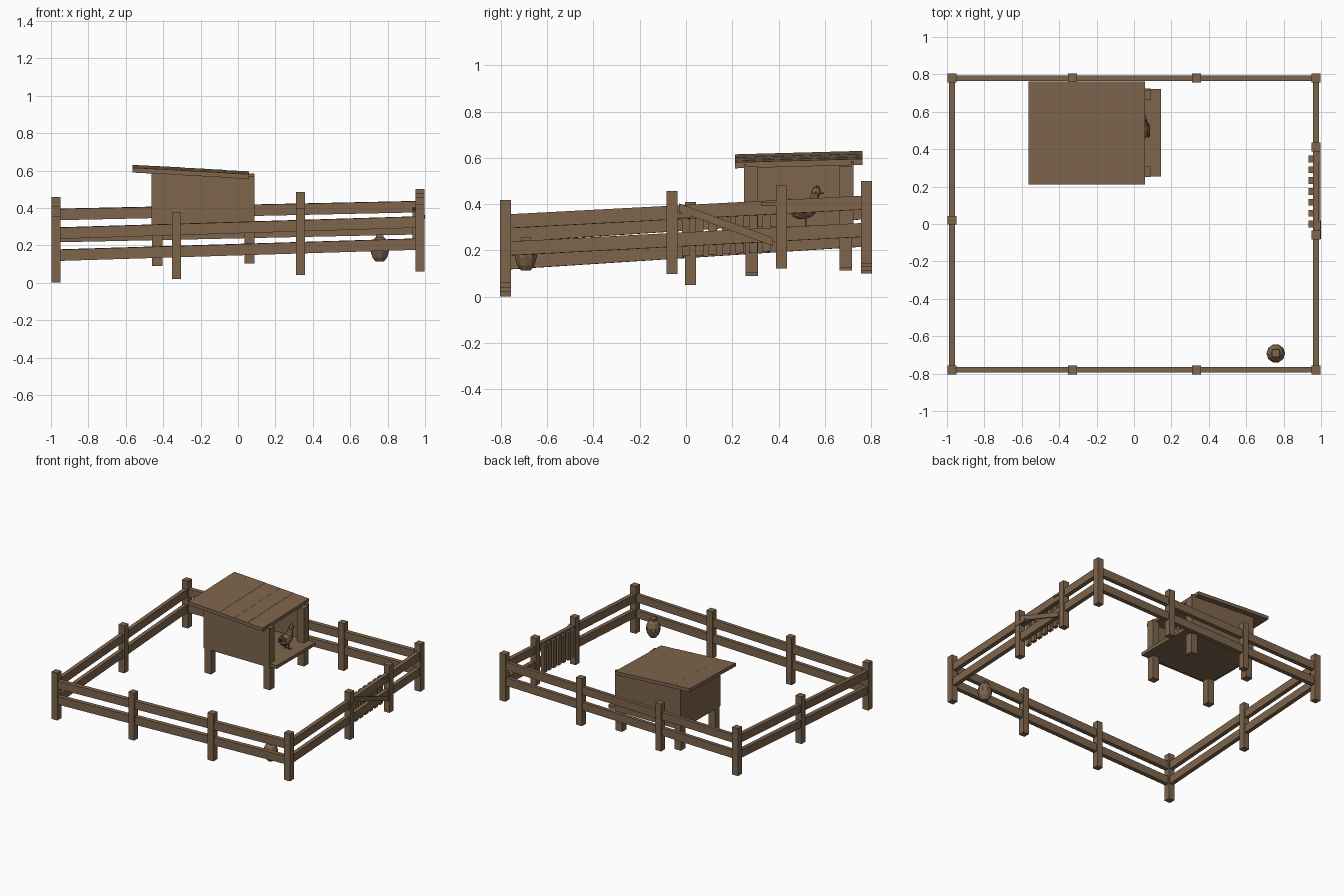
import bpy, bmesh, math
from mathutils import Vector, Matrix

cube = bpy.data.objects.get("Cube")
if cube:
    bpy.data.objects.remove(cube)

wood = bpy.data.materials.new("brown wood")
wood.use_nodes = True
COLOUR = (0.21, 0.13, 0.073, 1)
wood.diffuse_color = COLOUR
wood.node_tree.nodes["Principled BSDF"].inputs["Base Color"].default_value = COLOUR

X, Y = 0.973, 0.78          # fence half sizes
HALF = 0.024                # half a post


def finish(name, bm):
    bmesh.ops.recalc_face_normals(bm, faces=bm.faces)
    mesh = bpy.data.meshes.new(name)
    bm.to_mesh(mesh)
    bm.free()
    mesh.materials.append(wood)
    ob = bpy.data.objects.new(name, mesh)
    bpy.context.collection.objects.link(ob)
    return ob


def ground(x, y):
    """Height of the sloping ground under the fence."""
    u, v = (x + X) / (2 * X), (y + Y) / (2 * Y)
    front, back = 0.06 * u, 0.1 + 0.042 * u
    return front + (back - front) * v


def block(name, xs, ys, zs, lift=lambda x, y: 0):
    """Box between limits, sheared upward by lift(x, y)."""
    bm = bmesh.new()
    bmesh.ops.create_cube(bm, size=1)
    for v in bm.verts:
        x, y, z = (r[c > 0] for r, c in zip((xs, ys, zs), v.co))
        v.co = (x, y, z + lift(x, y))
    return finish(name, bm)


def post(name, x, y, z0, z1, half=HALF):
    block(name, (x - half, x + half), (y - half, y + half), (z0, z1))


def ball(name, centre, size, tilt=0, sides=8, rings=6):
    bm = bmesh.new()
    m = Matrix.Translation(centre) @ Matrix.Rotation(tilt, 4, 'X') @ Matrix.Diagonal((*size, 1))
    bmesh.ops.create_uvsphere(bm, u_segments=sides, v_segments=rings, radius=1, matrix=m)
    return finish(name, bm)


def spike(name, a, b, r0, r1, sides=5):
    """Tapered stick from a to b."""
    a, b = Vector(a), Vector(b)
    d = b - a
    m = Matrix.Translation((a + b) / 2) @ d.to_track_quat('Z', 'Y').to_matrix().to_4x4()
    bm = bmesh.new()
    bmesh.ops.create_cone(bm, cap_ends=True, segments=sides, radius1=r0, radius2=r1,
                          depth=d.length, matrix=m)
    return finish(name, bm)


# Fence posts
spots = [(x, y) for y in (-Y, Y) for x in (-X, -0.33, 0.333, X)]
spots += [(-X, 0.02), (X, -0.06), (X, 0.412)]
for x, y in spots:
    g = ground(x, y)
    post("fence_post", x, y, g, g + 0.358)

# Two rails on each side, following the ground
for level in (0.117, 0.235):
    zs = (level, level + 0.06)
    for side in (-1, 1):
        block("long_rail", (-X, X), (side * Y - 0.015, side * Y + 0.015), zs, ground)
        block("side_rail", (side * X - 0.015, side * X + 0.015), (-Y, Y), zs, ground)

# Gate: pickets inside, brace, latch and hinge outside
for i in range(7):
    y = 0.0 + i * 0.058
    block("gate_picket", (0.934, 0.957), (y - 0.018, y + 0.018), (0.075, 0.285), ground)
block("gate_brace", (0.987, 0.996), (-0.03, 0.375), (-0.018, 0.018),
      lambda x, y: 0.385 - 0.365 * (y + 0.03))
block("gate_latch", (0.985, 1.0), (-0.08, 0.02), (0.34, 0.362))
block("gate_hinge", (0.985, 0.996), (0.325, 0.4), (0.392, 0.408))

# Coop legs
for x in (-0.432, 0.061):
    for y in (0.283, 0.69):
        post("coop_leg", x, y, ground(x, y) + 0.008, 0.565 - 0.03 * (x - 0.061), 0.027)


# Coop walls, cut to the roof slope
def wall(name, xs, ys):
    ob = block(name, xs, ys, (0.275, 1))
    for v in ob.data.vertices:
        if v.co.z > 0.5:
            v.co.z = 0.57 - 0.05 * (v.co.x - 0.088) + 0.027 * (v.co.y - 0.26)


wall("coop_front_wall", (-0.46, 0.088), (0.25, 0.262))
wall("coop_back_wall", (-0.46, 0.088), (0.712, 0.724))
wall("coop_end_wall", (-0.463, -0.45), (0.25, 0.724))

# Floor that continues as a porch
block("coop_floor", (-0.46, 0.145), (0.255, 0.722), (0.278, 0.303))

# Overlapping roof planks
edges = (-0.565, -0.42, -0.305, -0.18, -0.07, 0.06)
for i, (a, b) in enumerate(zip(edges, edges[1:])):
    top = 0.615 - 0.007 * i
    block("roof_plank", (a - (0.012 if i else 0), b), (0.212, 0.763), (top - 0.026, top),
          lambda x, y, a=a: -0.05 * (x - a) + 0.027 * (y - 0.212))

# Hen sitting in the doorway
HX = 0.045
ball("hen_body", (HX, 0.508, 0.375), (0.036, 0.06, 0.04), 0.15)
ball("hen_breast", (HX, 0.542, 0.39), (0.029, 0.033, 0.036))
spike("hen_neck", (HX, 0.548, 0.39), (HX + 0.006, 0.56, 0.45), 0.028, 0.016, 7)
ball("hen_head", (HX + 0.006, 0.562, 0.452), (0.018, 0.021, 0.019))
spike("hen_beak", (HX + 0.008, 0.577, 0.45), (HX + 0.014, 0.597, 0.445), 0.008, 0.001)
spike("hen_tail", (HX, 0.485, 0.38), (HX, 0.438, 0.418), 0.028, 0.01)
for dy, h in ((-0.01, 0.474), (0.002, 0.482), (0.012, 0.475)):
    spike("hen_comb", (HX + 0.006, 0.562 + dy, 0.462), (HX + 0.006, 0.562 + dy, h), 0.007, 0.003, 4)
for s in (-1, 1):
    ball("hen_wing", (HX + s * 0.033, 0.5, 0.38), (0.009, 0.042, 0.024), 0.2)
    foot = Vector((HX + s * 0.016, 0.518, 0.305))
    spike("hen_leg", foot, foot + Vector((0, 0, 0.045)), 0.004, 0.005)
    for t in (-0.6, 0, 0.6):
        toe = Vector((math.sin(t), math.cos(t), 0)) * 0.025
        spike("hen_toe", foot, foot + toe, 0.004, 0.002, 4)

# Hanging feeder with a small square cap
profile = [(0.022, 0.113), (0.039, 0.135), (0.05, 0.17), (0.05, 0.195),
           (0.041, 0.222), (0.024, 0.242)]
bm = bmesh.new()
rings = []
for r, z in profile:
    rings.append([bm.verts.new((0.758 + r * math.cos(k * math.tau / 10),
                                -0.692 + r * math.sin(k * math.tau / 10), z)) for k in range(10)])
for lower, upper in zip(rings, rings[1:]):
    for k in range(10):
        n = (k + 1) % 10
        bm.faces.new((lower[k], lower[n], upper[n], upper[k]))
bm.faces.new(rings[0])
bm.faces.new(rings[-1])
finish("feeder_body", bm)
post("feeder_cap", 0.758, -0.692, 0.238, 0.258, 0.02)
